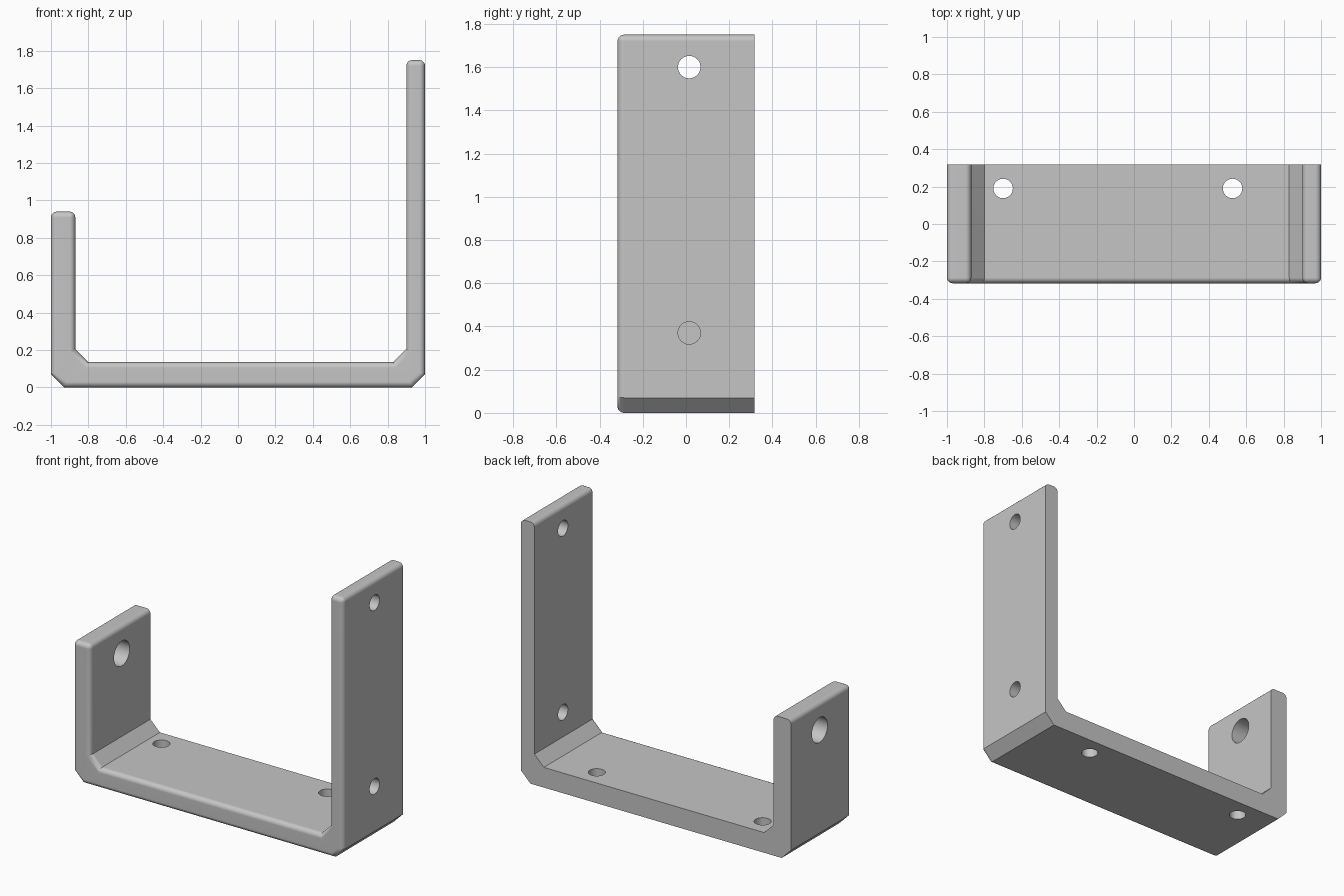
import bpy, bmesh, math

if "Cube" in bpy.data.objects:
    bpy.data.objects.remove(bpy.data.objects["Cube"], do_unlink=True)

HALF_DEPTH = 0.317
ROUND = 0.03

gray = bpy.data.materials.new("light_gray")
gray.use_nodes = True
color = (0.56, 0.56, 0.56, 1)
gray.diffuse_color = color
gray.node_tree.nodes["Principled BSDF"].inputs["Base Color"].default_value = color

# Uneven U profile (x, z) with chamfered corners
profile = [(-0.93, 0), (0.93, 0), (1, 0.07), (1, 1.75), (0.9, 1.75), (0.9, 0.205),
           (0.83, 0.135), (-0.8, 0.135), (-0.87, 0.205), (-0.87, 0.94), (-1, 0.94), (-1, 0.07)]

bm = bmesh.new()
front = bm.faces.new([bm.verts.new((x, -HALF_DEPTH, z)) for x, z in profile])
back = bmesh.ops.extrude_face_region(bm, geom=[front], use_keep_orig=True)["geom"]
bmesh.ops.translate(bm, verts=[v for v in back if isinstance(v, bmesh.types.BMVert)],
                    vec=(0, 2 * HALF_DEPTH, 0))
bmesh.ops.recalc_face_normals(bm, faces=bm.faces)

# Round the front outline and the wall tops; the back outline stays sharp
rounded = []
for e in bm.edges:
    a, b = (v.co for v in e.verts)
    on_front = a.y < 0 and b.y < 0
    wall_top = a.z > 0.9 and b.z > 0.9 and abs(a.y - b.y) > 0.1
    if on_front or wall_top:
        rounded.append(e)
bmesh.ops.bevel(bm, geom=rounded, offset=ROUND, segments=5, profile=0.5,
                affect='EDGES', clamp_overlap=True)
mesh = bpy.data.meshes.new("bracket")
bm.to_mesh(mesh)
bm.free()
bracket = bpy.data.objects.new("bracket", mesh)
bpy.context.collection.objects.link(bracket)
mesh.materials.append(gray)
bpy.context.view_layer.objects.active = bracket


def drill(location, radius, along_x):
    """Cut a round hole through one plate."""
    bpy.ops.mesh.primitive_cylinder_add(vertices=48, radius=radius, depth=0.3, location=location,
                                        rotation=(0, math.pi / 2 if along_x else 0, 0))
    cutter = bpy.context.object
    cutter.name = "hole_cutter"
    cutter.hide_render = True
    cutter.data.materials.append(gray)
    bpy.context.view_layer.objects.active = bracket
    mod = bracket.modifiers.new("hole", 'BOOLEAN')
    mod.operation = 'DIFFERENCE'
    mod.solver = 'EXACT'
    mod.object = cutter
    bpy.ops.object.modifier_apply(modifier=mod.name)
    bpy.data.objects.remove(cutter, do_unlink=True)


# Tall wall screw holes
for z in (0.37, 1.6):
    drill((0.95, 0.015, z), 0.052, True)
# Short wall larger hole
drill((-0.935, 0.015, 0.76), 0.083, True)
# Base screw holes
for x in (-0.7, 0.527):
    drill((x, 0.19, 0.07), 0.052, False)

# Smooth rounds, crisp flat faces
bpy.ops.object.select_all(action='DESELECT')
bracket.select_set(True)
bpy.context.view_layer.objects.active = bracket
bpy.ops.object.shade_smooth_by_angle(angle=math.radians(30))
weighted = bracket.modifiers.new("weighted_normals", 'WEIGHTED_NORMAL')
weighted.keep_sharp = True
